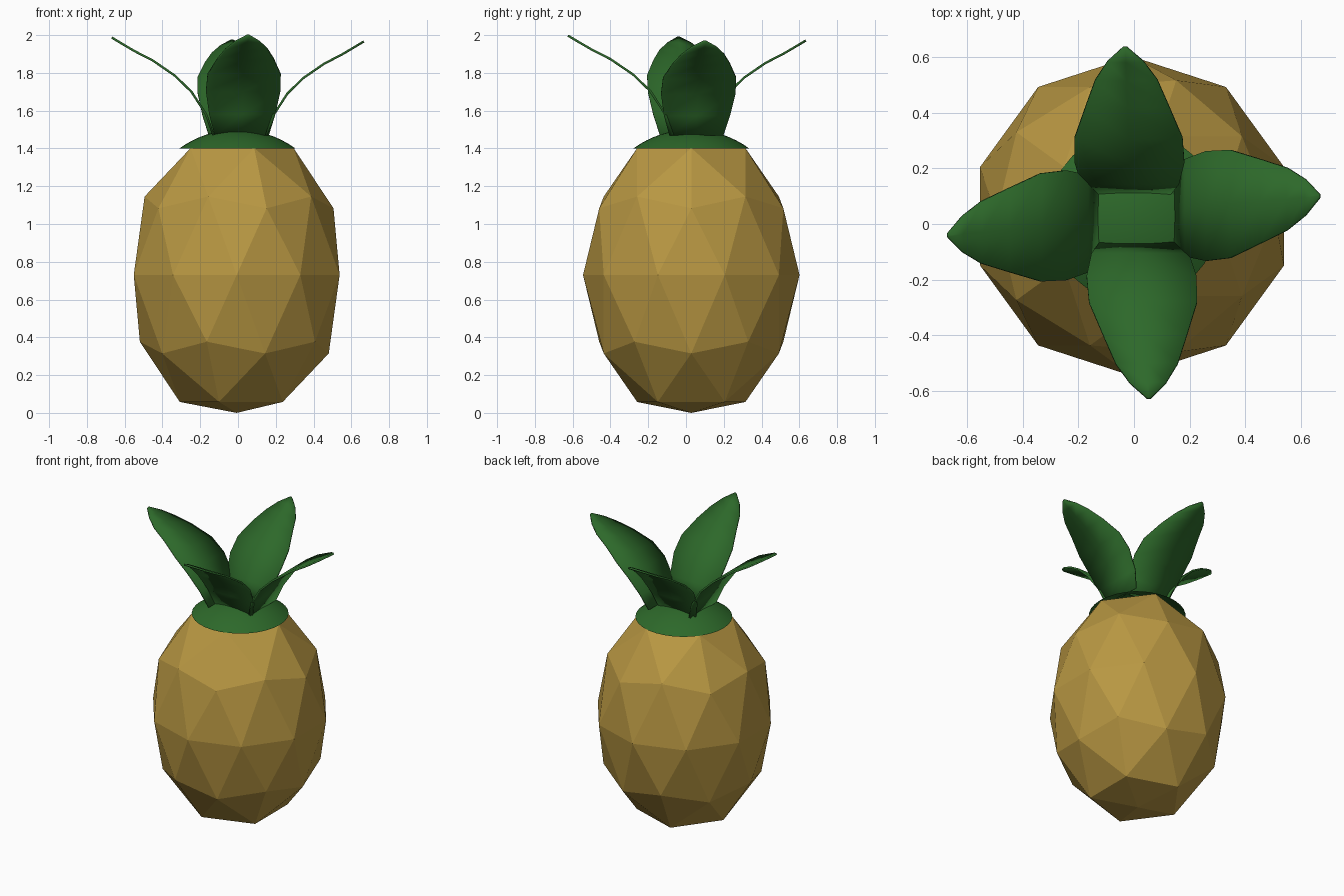
import bpy, bmesh, math
from mathutils import Matrix, Vector

if "Cube" in bpy.data.objects:
    bpy.data.objects.remove(bpy.data.objects["Cube"])


def material(name, color):
    m = bpy.data.materials.new(name)
    m.diffuse_color = (*color, 1)
    m.use_nodes = True
    m.node_tree.nodes["Principled BSDF"].inputs["Base Color"].default_value = m.diffuse_color
    return m


GOLD = material("golden_skin", (0.48, 0.31, 0.055))
GREEN = material("leaf_green", (0.026, 0.14, 0.023))


def finish(bm, name, mat, smooth=False):
    bmesh.ops.recalc_face_normals(bm, faces=bm.faces)
    mesh = bpy.data.meshes.new(name)
    bm.to_mesh(mesh)
    bm.free()
    mesh.materials.append(mat)
    for p in mesh.polygons:
        p.use_smooth = smooth
    ob = bpy.data.objects.new(name, mesh)
    bpy.context.collection.objects.link(ob)
    return ob


# Faceted fruit: stretched icosphere with flattened poles
bm = bmesh.new()
bmesh.ops.create_icosphere(bm, subdivisions=2, radius=1)
for v in bm.verts:
    if abs(v.co.z) > 0.95:
        v.co.z *= 0.924
    v.co = Vector((v.co.x * 0.573 - 0.007, v.co.y * 0.573 + 0.028, v.co.z * 0.79 + 0.73))
finish(bm, "fruit_body", GOLD)

# Smooth shallow dome covering the top of the fruit
bm = bmesh.new()
radius, height, rings = 0.307, 0.1, 8
big = (radius ** 2 + height ** 2) / (2 * height)
span = math.asin(radius / big)
profile = [bm.verts.new((big * math.sin(span * i / rings), 0,
                         big * (math.cos(span * i / rings) - 1))) for i in range(rings + 1)]
edges = [bm.edges.new(pair) for pair in zip(profile, profile[1:])]
bmesh.ops.spin(bm, geom=profile + edges, cent=(0, 0, 0), axis=(0, 0, 1),
               angle=math.tau, steps=32, use_duplicate=False)
bmesh.ops.remove_doubles(bm, verts=bm.verts, dist=0.0005)
bmesh.ops.translate(bm, verts=bm.verts, vec=(-0.003, 0.028, 1.5))
finish(bm, "crown_base", GREEN, True)

# Leaf stations: outward distance, height, half width
STATIONS = [(0, 1.47, 0.143), (0.04, 1.58, 0.175), (0.12, 1.70, 0.197),
            (0.21, 1.785, 0.194), (0.33, 1.865, 0.15), (0.43, 1.915, 0.112),
            (0.50, 1.955, 0.065), (0.555, 1.987, 0.006)]


def leaf(name, base, turn, length, rise, skew):
    bm = bmesh.new()
    rows = []
    for r, z, w in STATIONS:
        drift = skew * r / 0.555
        rows.append([bm.verts.new((drift + s * w, -r * length, 1.47 + (z - 1.47) * rise))
                     for s in (-1, 0, 1)])
    for a, b in zip(rows, rows[1:]):
        for i in range(2):
            bm.faces.new((a[i], a[i + 1], b[i + 1], b[i]))
    bm.transform(Matrix.Translation((*base, 0)) @ Matrix.Rotation(math.radians(turn), 4, 'Z'))
    ob = finish(bm, name, GREEN, True)
    mod = ob.modifiers.new("thickness", 'SOLIDIFY')
    mod.thickness = 0.012
    mod.offset = 0
    bpy.ops.object.select_all(action='DESELECT')
    bpy.context.view_layer.objects.active = ob
    ob.select_set(True)
    bpy.ops.object.shade_smooth_by_angle(angle=math.radians(40))


# Four leaves spreading from the crown
leaf("front_leaf", (0.02, -0.07), 0, 1.0, 1.02, 0.033)
leaf("right_leaf", (0.15, 0.055), 90, 0.93, 0.96, 0.045)
leaf("back_leaf", (-0.012, 0.11), 180, 0.945, 0.97, 0.02)
leaf("left_leaf", (-0.13, 0.005), 270, 0.97, 1.0, 0.045)
